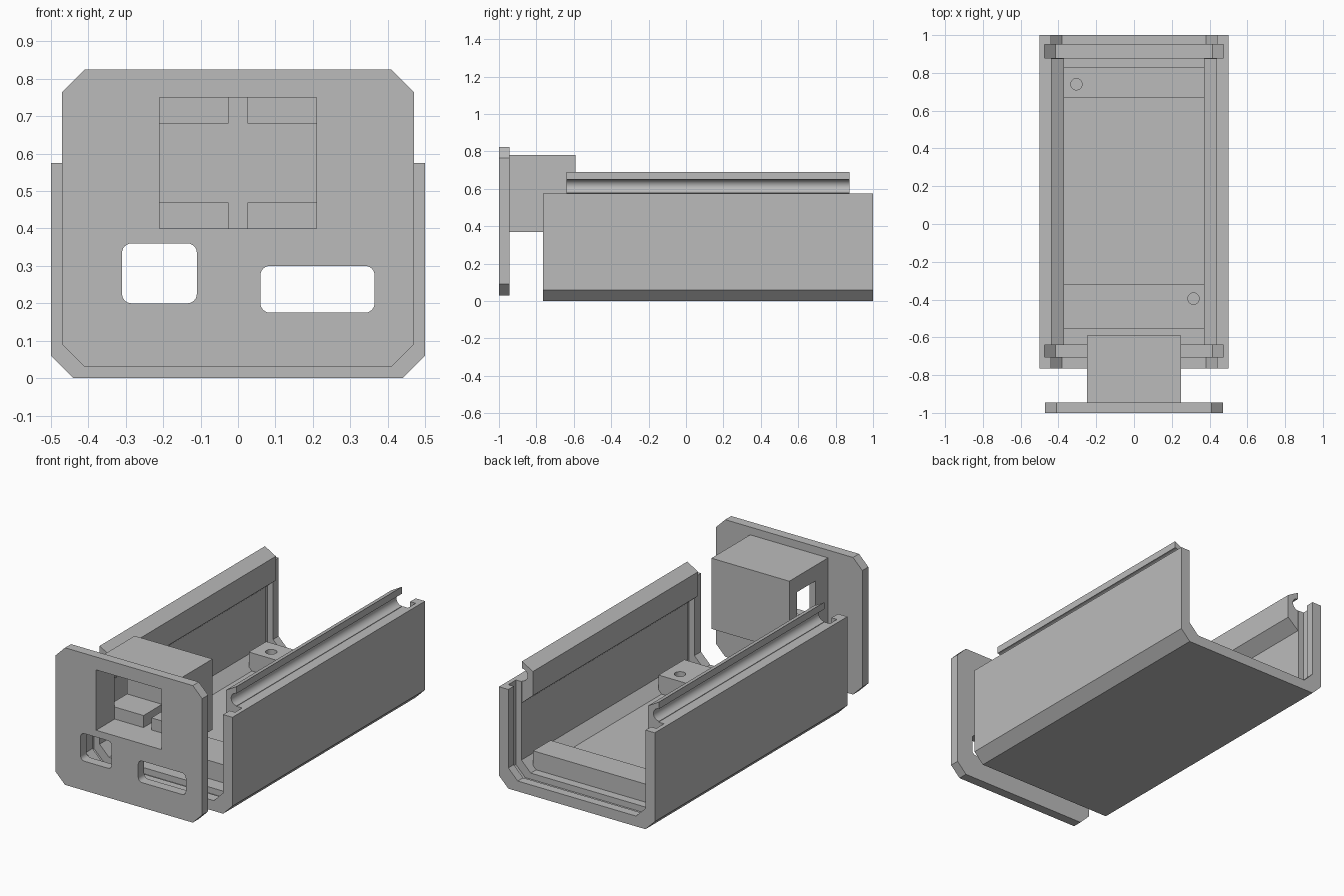
import bpy, bmesh, math

default = bpy.data.objects.get("Cube")
if default:
    bpy.data.objects.remove(default, do_unlink=True)

GREY = (0.5, 0.5, 0.5, 1)
grey = bpy.data.materials.new("plain grey")
grey.use_nodes = True
grey.diffuse_color = GREY
grey.node_tree.nodes["Principled BSDF"].inputs["Base Color"].default_value = GREY


def prism(name, profile, y0, y1):
    """Extrude an x/z outline along y."""
    bm = bmesh.new()
    face = bm.faces.new([bm.verts.new((x, y0, z)) for x, z in profile])
    ext = bmesh.ops.extrude_face_region(bm, geom=[face])
    verts = [g for g in ext["geom"] if isinstance(g, bmesh.types.BMVert)]
    bmesh.ops.translate(bm, verts=verts, vec=(0, y1 - y0, 0))
    bmesh.ops.recalc_face_normals(bm, faces=bm.faces)
    mesh = bpy.data.meshes.new(name)
    bm.to_mesh(mesh)
    bm.free()
    mesh.materials.append(grey)
    obj = bpy.data.objects.new(name, mesh)
    bpy.context.collection.objects.link(obj)
    return obj


def rect(x0, x1, z0, z1):
    return [(x0, z0), (x1, z0), (x1, z1), (x0, z1)]


def box(name, x0, x1, y0, y1, z0, z1):
    return prism(name, rect(x0, x1, z0, z1), y0, y1)


def chamfered(half, z0, z1, c, top=False):
    """Outline with chamfered bottom corners, and top ones if asked."""
    right = [(half - c, z0), (half, z0 + c)]
    right += [(half, z1 - c), (half - c, z1)] if top else [(half, z1)]
    return right + [(-x, z) for x, z in reversed(right)]


def rounded(x0, x1, z0, z1, r, steps=6):
    pts = []
    corners = [(x1 - r, z1 - r), (x0 + r, z1 - r), (x0 + r, z0 + r), (x1 - r, z0 + r)]
    for i, (cx, cz) in enumerate(corners):
        for k in range(steps + 1):
            a = math.pi / 2 * (i + k / steps)
            pts.append((cx + r * math.cos(a), cz + r * math.sin(a)))
    return pts


def combine(obj, tool, operation):
    """Apply a boolean and discard the tool."""
    mod = obj.modifiers.new("combine", "BOOLEAN")
    mod.operation, mod.object, mod.solver = operation, tool, "EXACT"
    graph = bpy.context.evaluated_depsgraph_get()
    mesh = bpy.data.meshes.new_from_object(obj.evaluated_get(graph))
    obj.modifiers.clear()
    obj.data = mesh
    bpy.data.objects.remove(tool, do_unlink=True)


def cut(obj, tool):
    combine(obj, tool, "DIFFERENCE")


def smooth(obj):
    bpy.ops.object.select_all(action="DESELECT")
    obj.select_set(True)
    bpy.context.view_layer.objects.active = obj
    bpy.ops.object.shade_smooth_by_angle(angle=math.radians(30))


# Open tray with chamfered lower edges and a panel slot near each end
tray = prism("tray", chamfered(0.5, 0, 0.575, 0.06), -0.765, 1)
cut(tray, prism("cutter", chamfered(0.44, 0.06, 0.8, 0.06), -0.9, 1.1))
for y0, y1 in ((-0.705, -0.64), (0.88, 0.95)):
    cut(tray, prism("cutter", chamfered(0.475, 0.025, 0.8, 0.06), y0, y1))

# Snap rails along the inner wall tops, hollowed on the outer side
arc = []
for k in range(13):
    a = math.pi * (0.5 + k / 12)
    arc.append((0.44 + 0.036 * math.cos(a), 0.614 + 0.036 * math.sin(a)))
rail_profile = [(0.46, 0.45), (0.44, 0.45), (0.37, 0.51), (0.37, 0.65), (0.44, 0.69)]
rail_profile += arc + [(0.44, 0.57), (0.46, 0.57)]
for side in (-1, 1):
    rail = prism("rail", [(side * x, z) for x, z in rail_profile], -0.64, 0.875)
    combine(tray, rail, "UNION")
smooth(tray)

# Mounting bars on the floor, each with one screw hole
for name, y0, y1, hx, hy in (("rear_mount_bar", 0.67, 0.83, -0.305, 0.74),
                             ("front_mount_bar", -0.555, -0.32, 0.315, -0.395)):
    bar = box(name, -0.4, 0.4, y0, y1, 0.055, 0.165)
    bpy.ops.mesh.primitive_cylinder_add(vertices=32, radius=0.03, depth=0.2,
                                        location=(hx, hy, 0.165))
    hole = bpy.context.object
    bpy.context.view_layer.update()
    cut(bar, hole)
    smooth(bar)

# Front panel with the socket housing behind it
panel = prism("front_panel", chamfered(0.47, 0.03, 0.825, 0.06, True), -1, -0.945)
combine(panel, box("housing", -0.25, 0.25, -0.96, -0.59, 0.37, 0.78), "UNION")
cut(panel, box("cutter", -0.21, 0.21, -1.1, -0.66, 0.4, 0.75))
cut(panel, box("cutter", -0.3, -0.2, -0.83, -0.66, 0.47, 0.69))

# Connector windows
cut(panel, prism("cutter", rounded(-0.31, -0.11, 0.2, 0.36, 0.025), -1.1, -0.9))
cut(panel, prism("cutter", rounded(0.06, 0.365, 0.175, 0.3, 0.025), -1.1, -0.9))
smooth(panel)

# Retaining blocks in the corners of the socket
for side, label in ((-1, "right"), (1, "left")):
    x0, x1 = sorted((side * 0.025, side * 0.215))
    for level, z0, z1 in (("lower", 0.395, 0.47), ("upper", 0.68, 0.755)):
        box(f"{label}_{level}_retainer", x0, x1, -0.83, -0.655, z0, z1)
